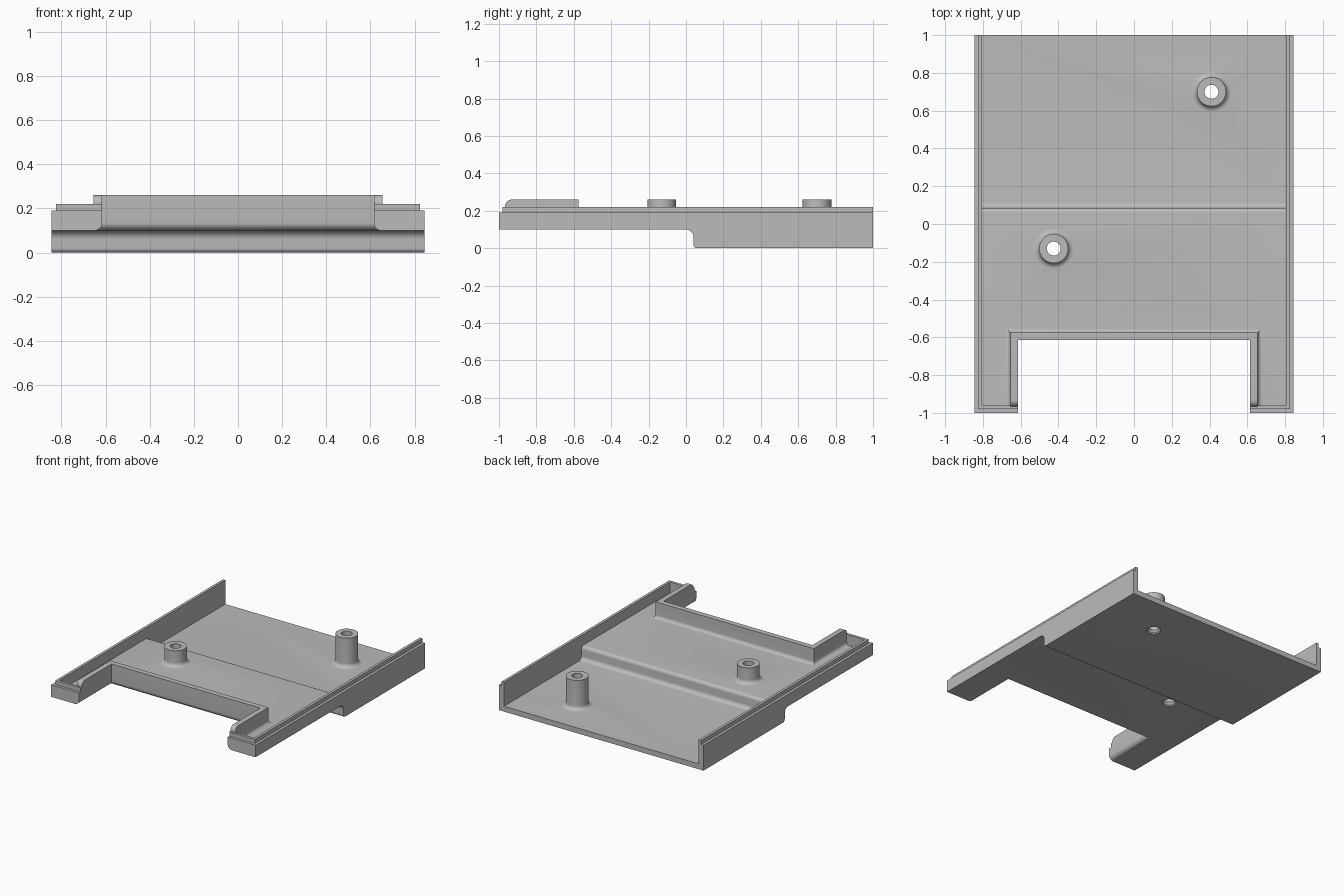
import bpy, bmesh, math

if "Cube" in bpy.data.objects:
    bpy.data.objects.remove(bpy.data.objects["Cube"], do_unlink=True)

grey = bpy.data.materials.new("plain grey")
grey.use_nodes = True
colour = (0.5, 0.5, 0.5, 1)
grey.diffuse_color = colour
grey.node_tree.nodes["Principled BSDF"].inputs["Base Color"].default_value = colour

HALF_W, WALL, LIP = 0.845, 0.04, 0.02
RIM, LIP_TOP, RAISED = 0.19, 0.22, 0.26
FRONT_Z = 0.1
NOTCH_X, NOTCH_Y = 0.615, -0.615


def arc(cy, cz, r, start, end, n=8):
    """Points on a circular arc, angles in degrees."""
    angles = [math.radians(start + (end - start) * i / n) for i in range(n + 1)]
    return [(cy + r * math.cos(a), cz + r * math.sin(a)) for a in angles]


def loft(name, rings):
    """Closed solid through rings of equal point count."""
    bm = bmesh.new()
    loops = [[bm.verts.new(p) for p in ring] for ring in rings]
    n = len(loops[0])
    for a, b in zip(loops, loops[1:]):
        for i in range(n):
            j = (i + 1) % n
            bm.faces.new((a[i], a[j], b[j], b[i]))
    bm.faces.new(loops[0][::-1])
    bm.faces.new(loops[-1])
    bmesh.ops.recalc_face_normals(bm, faces=bm.faces)
    mesh = bpy.data.meshes.new(name)
    bm.to_mesh(mesh)
    bm.free()
    mesh.materials.append(grey)
    obj = bpy.data.objects.new(name, mesh)
    bpy.context.collection.objects.link(obj)
    return obj


def extrude_x(name, profile, half):
    return loft(name, [[(x, y, z) for y, z in profile] for x in (-half, half)])


def box(name, x0, x1, y0, y1, z0, z1):
    return loft(name, [rect(x0, x1, y0, y1, z) for z in (z0, z1)])


def rect(x0, x1, y0, y1, z):
    return [(x0, y0, z), (x1, y0, z), (x1, y1, z), (x0, y1, z)]


def turned(name, x, y, profile, sides=40):
    turns = [math.tau * i / sides for i in range(sides)]
    return loft(name, [[(x + r * math.cos(a), y + r * math.sin(a), z)
                        for a in turns] for r, z in profile])


def combine(target, other, operation):
    mod = target.modifiers.new(operation, 'BOOLEAN')
    mod.operation, mod.solver, mod.object = operation, 'EXACT', other
    bpy.context.view_layer.objects.active = target
    bpy.ops.object.modifier_apply(modifier=mod.name)
    bpy.data.objects.remove(other, do_unlink=True)


# Outer body with a stepped underside
outer = [(-1, LIP_TOP), (-1, FRONT_Z)]
outer += arc(0, 0.06, 0.04, 90, 0)
outer += arc(0.06, 0.02, 0.02, 180, 270)
outer += [(1, 0), (1, LIP_TOP)]
tray = extrude_x("tray", outer, HALF_W)

# Hollow, open at the back, with a stepped floor
inner = [(-1 + WALL, 0.4), (-1 + WALL, FRONT_Z + WALL)]
inner += arc(0.06, 0.115, 0.025, 90, 0)
inner += arc(0.115, 0.07, 0.03, 180, 270)
inner += [(1.1, WALL), (1.1, 0.4)]
combine(tray, extrude_x("cavity", inner, HALF_W - WALL), 'DIFFERENCE')

# Rebates leave a thin lip on the inner half of the rim
for s in (-1, 1):
    x0, x1 = sorted((s * (HALF_W - LIP), s * 1.0))
    combine(tray, box("side_rebate", x0, x1, -1.1, 1.1, RIM, 0.4), 'DIFFERENCE')
combine(tray, box("front_rebate", -1, 1, -1.1, -1 + LIP, RIM, 0.4), 'DIFFERENCE')

# Raised wall around the notch, filleted to the floor
wx, wy = NOTCH_X + WALL, NOTCH_Y + WALL
floor, fil = FRONT_Z + WALL, 0.025
front = -0.967
rings = [rect(-wx - fil, wx + fil, front, wy + fil, FRONT_Z + 0.02)]
for d, z in arc(fil, floor + fil, fil, 270, 180):
    rings.append(rect(-wx - d, wx + d, front, wy + d, z))
for y, z in arc(front + 0.035, RAISED - 0.035, 0.035, 180, 90):
    rings.append(rect(-wx, wx, y, wy, z))
combine(tray, loft("notch_wall", rings), 'UNION')

# Notch opening, flared at the bottom to round its lower edges
rad = 0.035
rings = [rect(-NOTCH_X - rad, NOTCH_X + rad, -1.2, NOTCH_Y + rad, 0.05)]
for d, z in arc(rad, FRONT_Z + rad, rad, 270, 180):
    rings.append(rect(-NOTCH_X - d, NOTCH_X + d, -1.2, NOTCH_Y + d, z))
rings.append(rect(-NOTCH_X, NOTCH_X, -1.2, NOTCH_Y, 0.4))
combine(tray, loft("notch", rings), 'DIFFERENCE')

# Two screw posts with filleted feet and holes through the floor
POST, HOLE, FOOT = 0.077, 0.037, 0.03
for x, y, under in ((0.41, 0.7, 0), (-0.425, -0.13, FRONT_Z)):
    top = under + WALL
    profile = [(POST + FOOT, under + 0.02)]
    profile += arc(POST + FOOT, top + FOOT, FOOT, 270, 180)
    profile.append((POST, RAISED))
    combine(tray, turned("post", x, y, profile), 'UNION')
    bore = [(0.048, under - 0.05), (0.048, under + 0.01),
            (HOLE, under + 0.025), (HOLE, 0.4)]
    combine(tray, turned("bore", x, y, bore), 'DIFFERENCE')

bpy.ops.object.select_all(action='DESELECT')
tray.select_set(True)
bpy.context.view_layer.objects.active = tray
bpy.ops.object.shade_smooth_by_angle(angle=math.radians(30))
